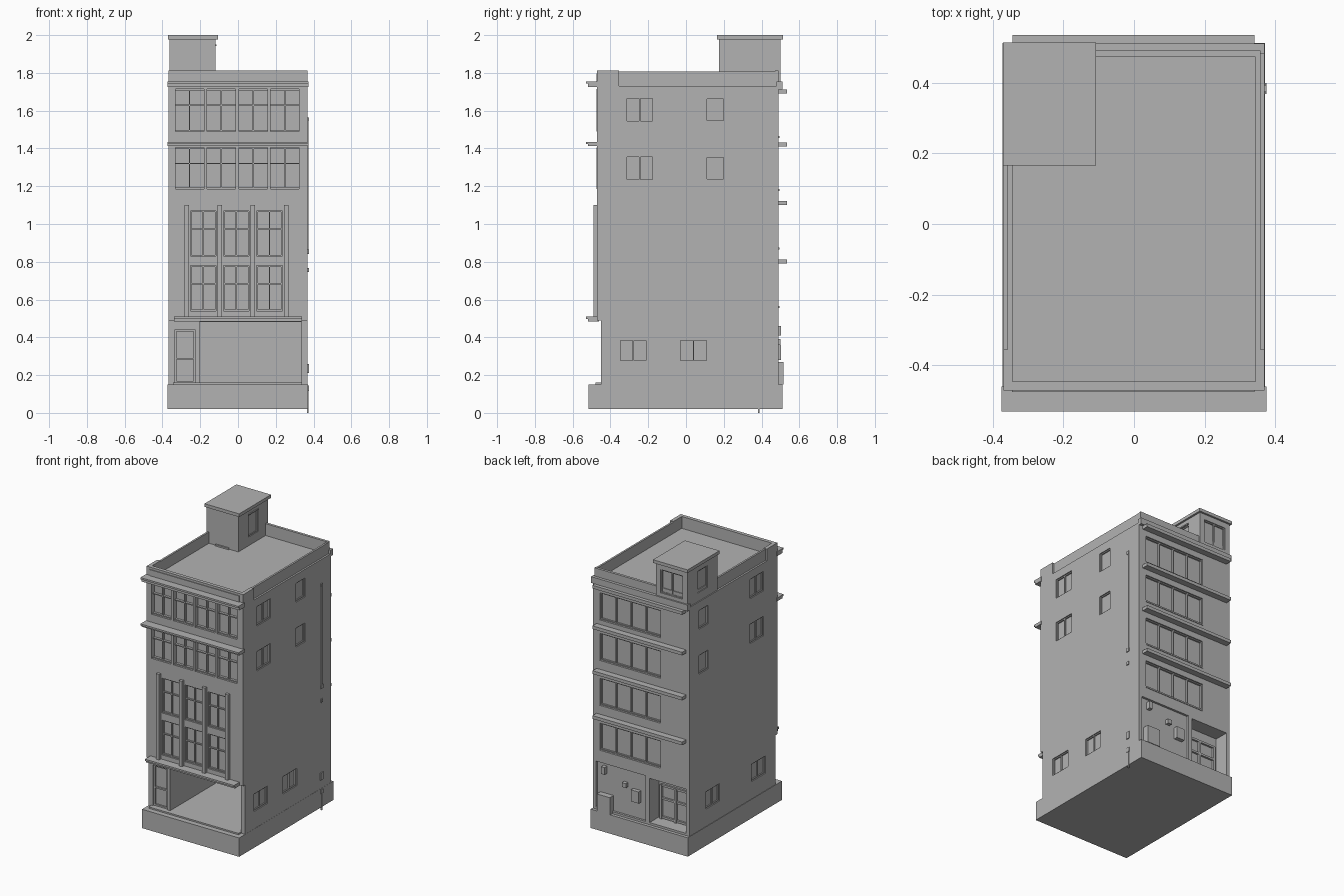
import bpy, bmesh
from mathutils import Matrix, Vector

cube = bpy.data.objects.get("Cube")
if cube:
    bpy.data.objects.remove(cube, do_unlink=True)

grey = bpy.data.materials.new("plain_grey")
grey.use_nodes = True
grey.diffuse_color = (0.45, 0.45, 0.45, 1)
grey.node_tree.nodes["Principled BSDF"].inputs["Base Color"].default_value = (0.45, 0.45, 0.45, 1)

W, F, B, G = 0.369, 0.47, 0.49, 0.45   # side, front, back and ground-floor front planes


def span(side, u0, u1, d0, d1, z0, z1):
    """Box bounds on a wall: u along the wall, d outward distance from the centre."""
    return {"front": (u0, u1, -d1, -d0, z0, z1), "back": (u0, u1, d0, d1, z0, z1),
            "right": (d0, d1, u0, u1, z0, z1), "left": (-d1, -d0, u0, u1, z0, z1)}[side]


def boxes(name, bounds):
    """One mesh object made of axis-aligned boxes."""
    bm = bmesh.new()
    for x0, x1, y0, y1, z0, z1 in bounds:
        mid = Vector((x0 + x1, y0 + y1, z0 + z1)) / 2
        size = Matrix.Diagonal((x1 - x0, y1 - y0, z1 - z0, 1))
        bmesh.ops.create_cube(bm, size=1, matrix=Matrix.Translation(mid) @ size)
    mesh = bpy.data.meshes.new(name)
    bm.to_mesh(mesh)
    bm.free()
    mesh.materials.append(grey)
    obj = bpy.data.objects.new(name, mesh)
    bpy.context.collection.objects.link(obj)
    return obj


def carved(name, bounds, cuts):
    """Block with recesses cut out of it."""
    obj = boxes(name, [bounds])
    cutter = boxes(name + "_cutter", cuts)
    cutter.hide_render = True
    cutter.hide_viewport = True
    cutter.display_type = 'WIRE'
    mod = obj.modifiers.new("recesses", 'BOOLEAN')
    mod.object, mod.operation, mod.solver = cutter, 'DIFFERENCE', 'EXACT'
    return obj


def window(cuts, bars, side, u0, u1, z0, z1, plane, depth=0.015, cols=2, rails=(), t=0.007):
    """Recess in the wall, with a frame, mullions and rails inside it."""
    cuts.append(span(side, u0, u1, plane - depth, plane + 0.01, z0, z1))
    d0, d1 = plane - depth, plane - depth * 0.4
    for i in range(cols + 1):
        c = u0 + t / 2 + (u1 - u0 - t) * i / cols
        bars.append(span(side, c - t / 2, c + t / 2, d0, d1, z0, z1))
    for f in (0, 1) + tuple(rails):
        c = z0 + t / 2 + (z1 - z0 - t) * f
        bars.append(span(side, u0, u1, d0, d1 - 0.001, c - t / 2, c + t / 2))


upper_cuts, lower_cuts, roof_cuts = [], [], []
frames, pillars = [], []

# Front window bands on the two top storeys
for z0, z1 in ((1.185, 1.405), (1.49, 1.715)):
    window(upper_cuts, frames, "front", -0.345, 0.337, z0, z1, F, 0.03, 8, (0.62,))
    for i in range(5):
        c = -0.338 + 0.167 * i
        pillars.append(span("front", c - 0.008, c + 0.008, 0.435, F + 0.003, z0, z1))

# Tall front windows between pilasters
pilaster_x = [-0.272 + 0.1755 * i for i in range(4)]
for x in pilaster_x:
    pillars.append(span("front", x - 0.012, x + 0.012, F - 0.01, 0.49, 0.51, 1.10))
for x in pilaster_x[:3]:
    for z0, z1 in ((0.54, 0.78), (0.83, 1.07)):
        window(upper_cuts, frames, "front", x + 0.02, x + 0.156, z0, z1, F, 0.02, 2, (0.6,))

# Back window strips, each under a ledge
ledges = []
for z in (0.79, 1.10, 1.41, 1.69):
    ledges.append(span("back", -0.344, 0.34, B - 0.01, 0.534, z, z + 0.022))
    window(upper_cuts, frames, "back", -0.15, 0.315, z - 0.225, z - 0.04, B, 0.02, 4)
    ledges.append(span("back", -0.15, 0.315, B - 0.01, B + 0.004, z - 0.235, z - 0.225))

# Side windows
for side, rear in (("right", 0.155), ("left", 0.335)):
    for z in (1.295, 1.605):
        window(upper_cuts, frames, side, -0.32, -0.17, z - 0.067, z + 0.067, W)
        window(upper_cuts, frames, side, rear - 0.05, rear + 0.05, z - 0.065, z + 0.065, W, cols=1)
for side, centres in (("right", (-0.28, 0.04)), ("left", (-0.265, 0.235))):
    for c in centres:
        window(lower_cuts, frames, side, c - 0.075, c + 0.075, 0.27, 0.39, W)

# Ground floor: open shop, entrance door, back service wall and back entrance
lower_cuts.append(span("front", -0.203, 0.337, -0.2, G + 0.01, 0.16, 0.48))
window(lower_cuts, frames, "front", -0.335, -0.225, 0.16, 0.44, G, 0.02, 1, (0.45,), 0.01)
lower_cuts.append(span("back", -0.035, 0.345, B - 0.015, B + 0.01, 0.165, 0.48))
lower_cuts.append(span("back", -0.345, -0.065, B - 0.1, B + 0.01, 0.165, 0.47))
for x in (-0.32, -0.2, -0.09):
    frames.append(span("back", x - 0.008, x + 0.008, B - 0.1, B - 0.085, 0.165, 0.40))
for z in (0.17, 0.30, 0.39):
    frames.append(span("back", -0.32, -0.09, B - 0.1, B - 0.087, z, z + 0.014))

carved("upper_storeys", (-W, W, -F, B, 0.49, 1.73), upper_cuts)
carved("ground_storey", (-W, W, -G, B, 0.15, 0.49), lower_cuts)
boxes("plinth", [(-0.372, 0.37, -0.516, 0.512, 0.02, 0.15)])
boxes("shop_sill", [span("front", -0.345, 0.34, G - 0.01, 0.48, 0.15, 0.16)])

# Front cornices
cornices = []
for z0, z1, half in ((0.485, 0.51, 0.34), (1.412, 1.435, 0.374), (1.724, 1.755, 0.374)):
    cornices.append((-half, half, -0.52, -F + 0.01, z0, z1 - 0.005))
    cornices.append((-half, half, -0.53, -F + 0.01, z1 - 0.012, z1))
boxes("front_cornices", cornices)
boxes("back_ledges", ledges)
boxes("back_band", [span("back", -W, W, B - 0.01, 0.51, 1.712, 1.755)])

# Roof parapet, thicker at the front corners
parapet = [(-W, W, -F, -0.445, 1.73, 1.812), (-0.357, 0.357, 0.472, B, 1.73, 1.812)]
for side in ("left", "right"):
    parapet.append(span(side, -0.445, -0.355, 0.344, W, 1.73, 1.812))
    parapet.append(span(side, -0.355, B, 0.344, 0.357, 1.73, 1.808))
boxes("parapet", parapet)
boxes("parapet_panel", [span("front", -0.345, 0.34, F - 0.01, F + 0.005, 1.755, 1.797)])

# Rooftop stair house
window(roof_cuts, frames, "right", 0.285, 0.39, 1.79, 1.94, -0.12, 0.01, 1)
window(roof_cuts, frames, "left", 0.285, 0.39, 1.79, 1.94, 0.362, 0.01, 1)
window(roof_cuts, frames, "back", -0.325, -0.155, 1.78, 1.94, 0.5, 0.015, 2)
carved("stair_house", (-0.362, -0.12, 0.175, 0.5, 1.72, 1.98), roof_cuts)
boxes("stair_house_roof", [(-0.371, -0.107, 0.165, 0.513, 1.978, 2.0)])
boxes("stair_house_hood", [span("right", 0.285, 0.39, -0.125, -0.114, 1.942, 1.95)])
boxes("stair_house_step", [span("front", -0.29, -0.19, -0.18, -0.165, 1.73, 1.74)])

boxes("window_frames", frames)
boxes("pilasters", pillars)

# Drain pipe and meter boxes on the side
boxes("drain_pipe", [span("right", 0.38, 0.39, W - 0.005, 0.374, z0, z1)
                     for z0, z1 in ((0.86, 1.56), (0.0, 0.12))])
boxes("pipe_boxes", [span("right", 0.383 - r, 0.383 + r, W - 0.005, 0.375, z0, z1)
                     for r, z0, z1 in ((0.012, 0.84, 0.865), (0.01, 0.745, 0.768), (0.015, 0.21, 0.26),
                                       (0.014, 0.115, 0.145), (0.01, 1.545, 1.565))])

# Service equipment on the back wall
boxes("air_conditioner", [span("back", 0.22, 0.32, B - 0.02, 0.516, 0.15, 0.27)])
boxes("meter_boxes", [span("back", 0.01, 0.07, B - 0.02, 0.502, 0.28, 0.36),
                      span("back", 0.11, 0.14, B - 0.02, 0.5, 0.36, 0.39),
                      span("back", 0.27, 0.295, B - 0.02, 0.504, 0.41, 0.46)])
